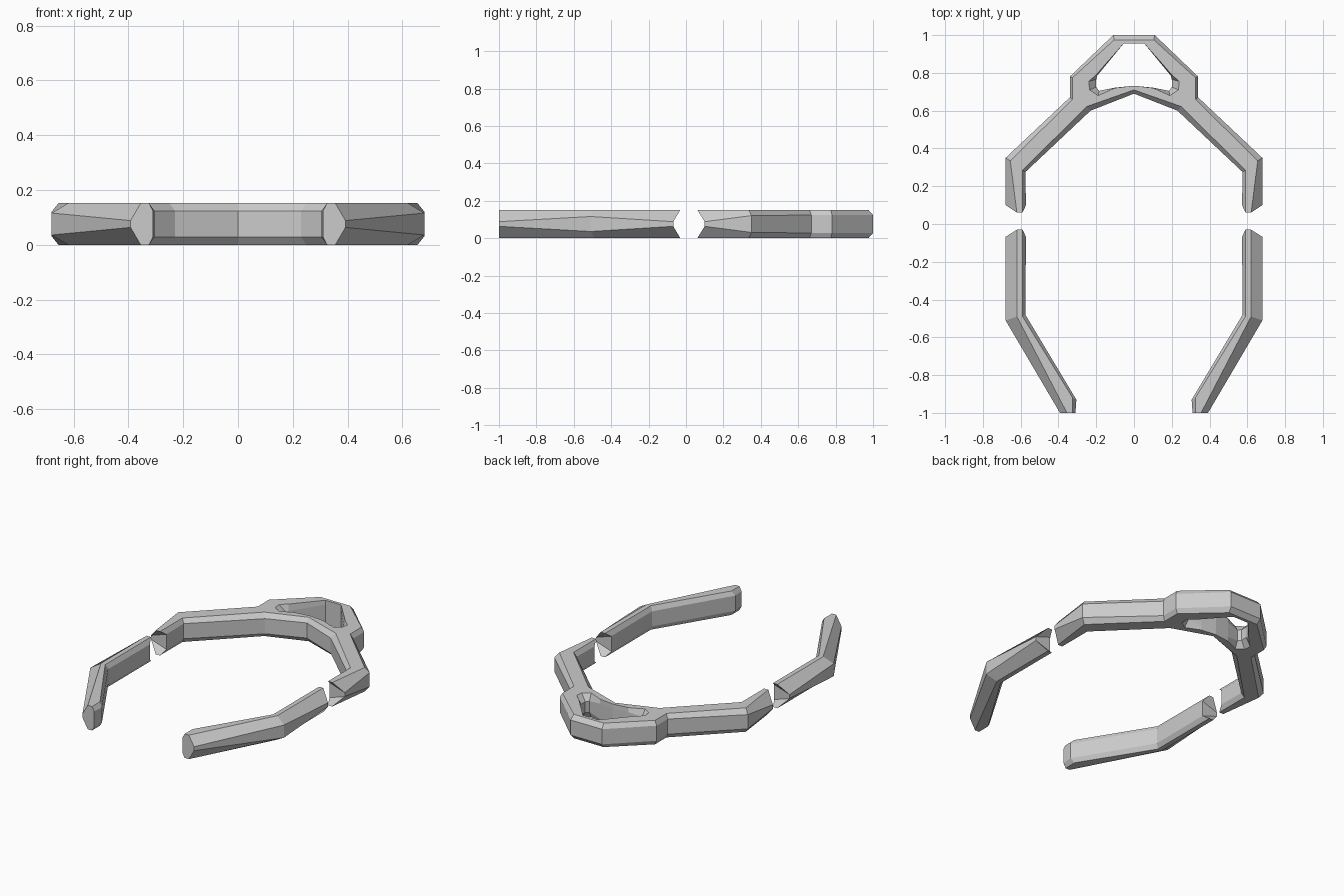
import bpy

if "Cube" in bpy.data.objects:
    bpy.data.objects.remove(bpy.data.objects["Cube"])

H = 0.152  # full height of the frame


def build(name, pts, faces):
    """pts: key -> (top x, top y, side x, side y, half height of the side wall)."""
    verts, idx, polys = [], {}, []
    for k, (tx, ty, mx, my, h) in pts.items():
        idx[k] = len(verts)
        verts += [(tx, ty, 0), (mx, my, H / 2 - h), (mx, my, H / 2 + h), (tx, ty, H)]
    edges = set()
    for f in faces:
        keys = f.split()
        n = len(keys)
        area = sum(pts[keys[i]][0] * pts[keys[(i + 1) % n]][1]
                   - pts[keys[(i + 1) % n]][0] * pts[keys[i]][1] for i in range(n))
        if area < 0:
            keys.reverse()
        polys.append([idx[k] + 3 for k in keys])
        polys.append([idx[k] for k in reversed(keys)])
        edges |= {(keys[i], keys[(i + 1) % n]) for i in range(n)}
    # side walls with chamfers on every open edge except the mirror plane
    for a, b in sorted(edges):
        if (b, a) in edges or (pts[a][0] == 0 and pts[b][0] == 0):
            continue
        for lv in range(3):
            polys.append([idx[a] + lv, idx[b] + lv, idx[b] + lv + 1, idx[a] + lv + 1])
    me = bpy.data.meshes.new(name)
    me.from_pydata(verts, [], polys)
    ob = bpy.data.objects.new(name, me)
    bpy.context.collection.objects.link(ob)
    m = ob.modifiers.new("mirror", 'MIRROR')
    m.use_axis[0] = True
    m.merge_threshold = 0.001
    return ob


# front arms with notched rear ends
build("front_arms", {
    "o0": (.62, -.03, .68, -.068, .0125),
    "o1": (.62, -.49, .68, -.51, .04),
    "o2": (.355, -1, .392, -1, .0125),
    "i0": (.59, -.03, .572, -.068, .048),
    "i1": (.59, -.49, .575, -.48, .048),
    "i2": (.325, -.92, .305, -.93, .048),
    "i3": (.325, -1, .31, -1, .048),
}, ["o0 o1 i1 i0", "o1 o2 i3 i2 i1"])

# rear frame: notched arms, bridge and arch around a window
build("rear_frame", {
    "o0": (.62, .06, .68, .10, .0125),
    "o1": (.655, .335, .68, .35, .045),
    "o2": (.325, .66, .34, .67, .048),
    "o3": (.325, .775, .34, .78, .048),
    "o4": (.105, .975, .11, 1, .048),
    "o5": (0, .975, 0, 1, .048),
    "i0": (.59, .06, .572, .10, .048),
    "i1": (.59, .285, .575, .275, .048),
    "i2": (.25, .622, .23, .60, .048),
    "i3": (0, .71, 0, .69, .048),
    "wa": (.19, .68, .185, .705, .035),
    "wb": (.235, .71, .20, .725, .035),
    "wc": (.24, .755, .20, .765, .035),
    "wd": (.20, .79, .195, .785, .035),
    "we": (.055, .955, .055, .955, .048),
    "wf": (0, .955, 0, .955, .048),
    "wm": (.10, .72, .10, .722, .048),
    "w0": (0, .732, 0, .732, .048),
}, ["o0 o1 i1 i0", "o1 o2 i2 i1", "o2 wa i2", "o2 o3 wc wb wa", "o3 wd wc",
    "o3 o4 we wd", "o4 o5 wf we", "i2 wa wm w0 i3"])
